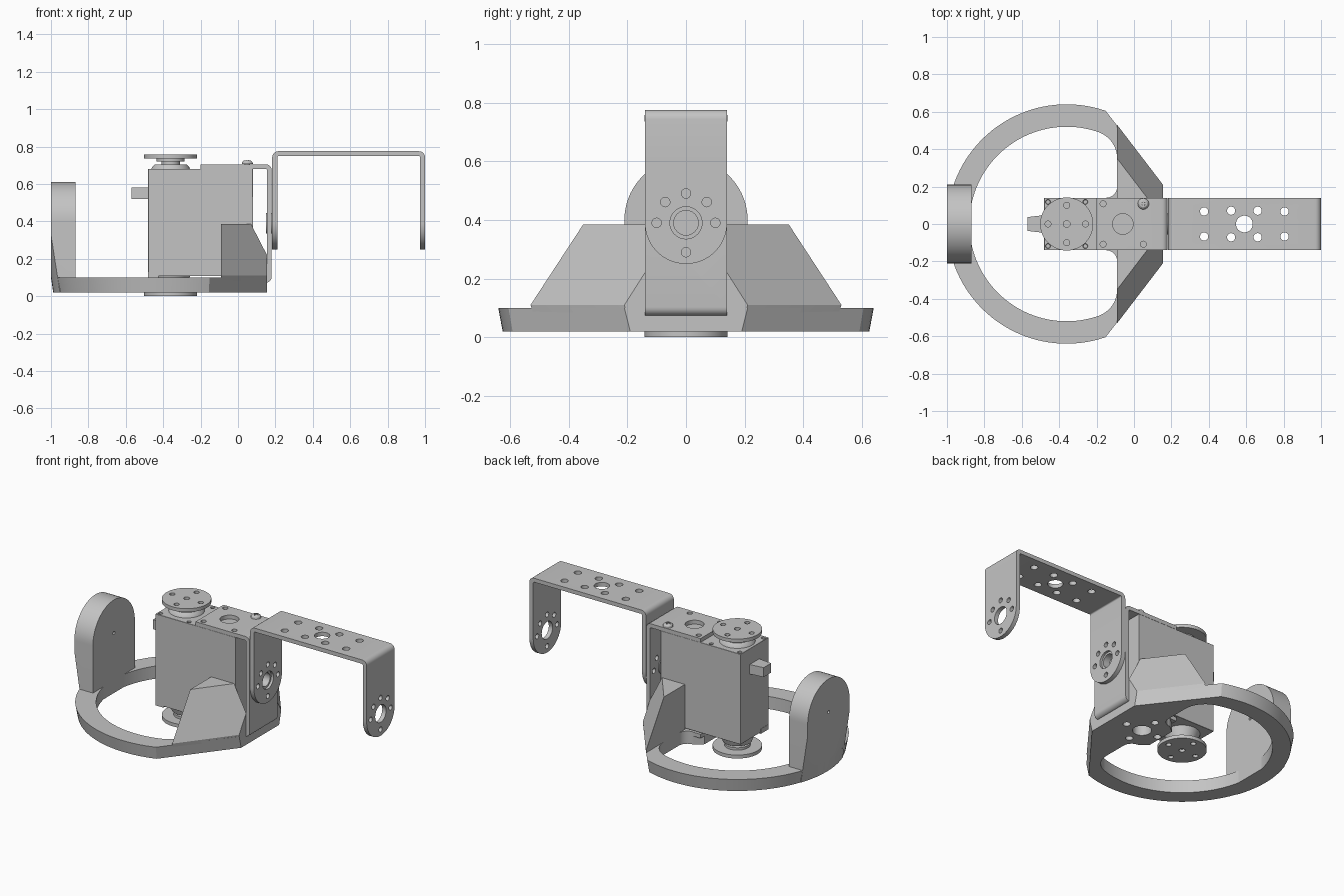
import bpy, bmesh
from math import sin, cos, pi, radians
from mathutils import Vector

cube = bpy.data.objects.get("Cube")
if cube:
    bpy.data.objects.remove(cube)

grey = bpy.data.materials.new("plain grey")
grey.use_nodes = True
grey.diffuse_color = (0.55, 0.55, 0.55, 1)
grey.node_tree.nodes["Principled BSDF"].inputs["Base Color"].default_value = grey.diffuse_color


def finish(name, bm):
    bmesh.ops.recalc_face_normals(bm, faces=bm.faces)
    mesh = bpy.data.meshes.new(name)
    bm.to_mesh(mesh)
    bm.free()
    mesh.materials.append(grey)
    ob = bpy.data.objects.new(name, mesh)
    bpy.context.collection.objects.link(ob)
    return ob


def loft(bm, *rings):
    loops = [[bm.verts.new(p) for p in ring] for ring in rings]
    for a, b in zip(loops, loops[1:]):
        for i in range(len(a)):
            j = (i + 1) % len(a)
            bm.faces.new((a[i], a[j], b[j], b[i]))
    bm.faces.new(loops[0])
    bm.faces.new(loops[-1])


def place(pts, axis, h):
    k = "xyz".index(axis)
    return [tuple(p[:k]) + (h,) + tuple(p[k:]) for p in pts]


def prism(name, pts, axis, lo, hi):
    bm = bmesh.new()
    loft(bm, place(pts, axis, lo), place(pts, axis, hi))
    return finish(name, bm)


def arc(cx, cy, r, start, end, n):
    angles = [radians(start + (end - start) * i / n) for i in range(n + 1)]
    return [(cx + r * cos(a), cy + r * sin(a)) for a in angles]


def circle(cx, cy, r, n=32):
    return arc(cx, cy, r, 0, 360, n)[:-1]


def lathe(name, profile, cx, n=48):
    bm = bmesh.new()
    loft(bm, *[place(circle(cx, 0, r, n), "z", z) for r, z in profile])
    return finish(name, bm)


def box(name, x, y, z):
    return prism(name, [(x[0], y[0]), (x[1], y[0]), (x[1], y[1]), (x[0], y[1])], "z", *z)


def boolean(ob, cutter, operation="DIFFERENCE"):
    mod = ob.modifiers.new("cut", "BOOLEAN")
    mod.operation, mod.solver, mod.object = operation, "EXACT", cutter
    bpy.context.view_layer.objects.active = ob
    bpy.ops.object.modifier_apply(modifier=mod.name)
    bpy.data.objects.remove(cutter)


def drill(ob, holes, axis, lo, hi):
    bm = bmesh.new()
    for a, b, r in holes:
        c = circle(a, b, r, 24)
        loft(bm, place(c, axis, lo), place(c, axis, hi))
    boolean(ob, finish("drill", bm))


def rounded(corners):
    # Right-angled outline; each corner is (a, b, radius)
    out = []
    for i, (a, b, r) in enumerate(corners):
        p = Vector((a, b))
        if not r:
            out.append((a, b))
            continue
        da = (Vector(corners[i - 1][:2]) - p).normalized() * r
        db = (Vector(corners[(i + 1) % len(corners)][:2]) - p).normalized() * r
        for k in range(7):
            t = k * pi / 12
            q = p + da + db - db * cos(t) - da * sin(t)
            out.append((q.x, q.y))
    return out


def mirrored(half):
    return half + [(x, -y) for x, y in reversed(half)]


def bevel(ob, width):
    mod = ob.modifiers.new("edges", "BEVEL")
    mod.width, mod.segments = width, 1


AX = -0.36   # turning axis of the motor
W = 0.14     # half width of the brackets
MID = 0.39   # height of the side pivot

# Ring base with tapered rim
def rim(r, nose):
    return arc(AX, 0, r, 71, 289, 72) + [(0.155, -nose), (0.155, nose)]

bm = bmesh.new()
loft(bm, place(rim(0.625, 0.19), "z", 0.02), place(rim(0.64, 0.21), "z", 0.1))
base = finish("ring_base", bm)
half = [(-0.2, 0.1)] + arc(-0.15, 0.2, 0.06, -90, 0, 8) + arc(-0.24, 0.35, 0.15, 0, 71, 12)
half += arc(AX, 0, 0.52, 72, 180, 40)[:-1]
opening = half + [(AX - 0.52, 0)] + [(x, -y) for x, y in reversed(half)]
boolean(base, prism("opening", opening, "z", -0.1, 0.3))
hub = [(-0.06, 0, 0.055)] + [(-0.06 + x, y, 0.022) for x, y in circle(0, 0, 0.115, 4)]
drill(base, hub, "z", -0.1, 0.3)

# Upright pad on the ring, trimmed by the same cone as the rim
pad_shape = [(-0.21, 0.02), (0.21, 0.02)] + arc(0, 0.4, 0.21, 0, 180, 36)
pad = prism("pivot_pad", pad_shape, "x", -1.0, -0.87)
boolean(pad, lathe("pad_trim", [(0.628, 0.02), (0.64, 0.1), (0.674, 0.33), (0.73, 0.7)], AX, 128),
        "INTERSECT")
drill(pad, [(0, 0.4, 0.01)], "x", -1.1, -0.8)

# Wedge supports either side of the motor
for side, name in ((1, "left_wedge"), (-1, "right_wedge")):
    bm = bmesh.new()
    for x, y, z in ((-0.09, W, 0.05), (-0.09, 0.51, 0.05), (-0.09, 0.53, 0.11), (-0.09, 0.35, 0.385),
                    (-0.09, W, 0.385), (0.07, W, 0.385), (0.155, W, 0.22), (0.155, 0.21, 0.11),
                    (0.155, 0.195, 0.05), (0.155, W, 0.05)):
        bm.verts.new((x, y * side, z))
    bmesh.ops.convex_hull(bm, input=bm.verts)
    bmesh.ops.dissolve_limit(bm, angle_limit=0.03, verts=bm.verts, edges=bm.edges)
    finish(name, bm)

# Motor case, plug and foot
case = box("motor_case", (-0.48, 0.08), (-W, W), (0.108, 0.68))
drill(case, [(x, y, 0.012) for x in (-0.46, -0.26) for y in (-0.118, 0.118)], "z", 0.66, 0.72)
bevel(case, 0.005)
bm = bmesh.new()
loft(bm, *[[(x, -w, 0.52), (x, w, 0.52), (x, w, 0.58), (x, -w, 0.58)]
           for x, w in ((-0.57, 0.037), (-0.5, 0.045), (-0.47, 0.05))])
finish("cable_plug", bm)
box("case_foot", (-0.482, -0.425), (-W, -0.06), (0.1, 0.13))

# Round horns above and below the motor
top = [(0.105, 0.675), (0.1, 0.69), (0.085, 0.705), (0.05, 0.705), (0.05, 0.72),
       (0.075, 0.72), (0.075, 0.735), (0.142, 0.735), (0.142, 0.757)]
for name, profile, z in (("top_horn", top, (0.74, 0.8)),
                         ("bottom_horn", [(r, 0.757 - h + (0.03 if h < 0.7 else 0)) for r, h in top],
                          (-0.1, 0.017))):
    horn = lathe(name, profile, AX)
    drill(horn, [(AX, 0, 0.018)] + [(x, y, 0.016) for x, y in circle(AX, 0, 0.1, 4)], "z", *z)

# Bent sheet brackets
pivot = [(0, MID, 0.055), (0, MID - 0.1, 0.016)]
pivot += [(y, z, 0.016) for y, z in arc(0, MID, 0.1, 0, 180, 4)]

inner = prism("motor_bracket", rounded([
    (-0.2, 0.705, 0), (0.18, 0.705, 0.03), (0.18, 0.073, 0.03), (-0.2, 0.073, 0),
    (-0.2, 0.098, 0), (0.155, 0.098, 0.008), (0.155, 0.68, 0.008), (-0.2, 0.68, 0)]), "y", -W, W)
drill(inner, hub[:1] + [(x, y, 0.016) for x in (-0.165, 0.05) for y in (-0.108, 0.108)],
      "z", 0, 0.8)
drill(inner, pivot, "x", 0.1, 0.3)

outer = prism("swing_bracket", rounded([
    (0.183, 0.2, 0), (0.183, 0.775, 0.032), (1.0, 0.775, 0.032), (1.0, 0.2, 0),
    (0.973, 0.2, 0), (0.973, 0.75, 0.008), (0.21, 0.75, 0.008), (0.21, 0.2, 0)]), "y", -W, W)
boolean(outer, prism("leg_ends", [(0.15, 0.9), (-0.15, 0.9), (-0.15, 0.6)]
                     + [(-W, 0.6)] + arc(0, MID, W, 180, 360, 32) + [(W, 0.6), (0.15, 0.6)],
                     "x", 0.1, 1.1), "INTERSECT")
drill(outer, pivot, "x", 0.1, 1.1)
plate = [(0.59, 0, 0.045)]
plate += [(0.59 + dx * s, y * t, 0.022) for dx, y in ((0.215, 0.067), (0.071, 0.071))
          for s in (-1, 1) for t in (-1, 1)]
drill(outer, plate, "z", 0.7, 0.85)

# Pivot bushing and bracket screw
bushing = prism("pivot_bushing", circle(0, MID, 0.056), "x", 0.15, 0.195)
drill(bushing, [(0, MID, 0.042)], "x", 0.1, 0.3)
screw = lathe("bracket_screw", [(0.015, 0.67), (0.015, 0.706), (0.03, 0.706), (0.028, 0.716),
                                (0.02, 0.724), (0.008, 0.727)], 0.05, 24)
screw.location.y = 0.108
cross = box("slot", (0.033, 0.067), (-0.004, 0.004), (0.718, 0.74))
boolean(cross, box("slot_b", (0.046, 0.054), (-0.017, 0.017), (0.718, 0.74)), "UNION")
cross.location.y = 0.108
bpy.context.view_layer.update()
boolean(screw, cross)

# Smooth curved walls, keep edges crisp
bpy.ops.object.select_all(action="DESELECT")
for ob in bpy.context.scene.objects:
    if ob.type == "MESH":
        ob.select_set(True)
        bpy.context.view_layer.objects.active = ob
bpy.ops.object.shade_smooth_by_angle(angle=radians(28))
